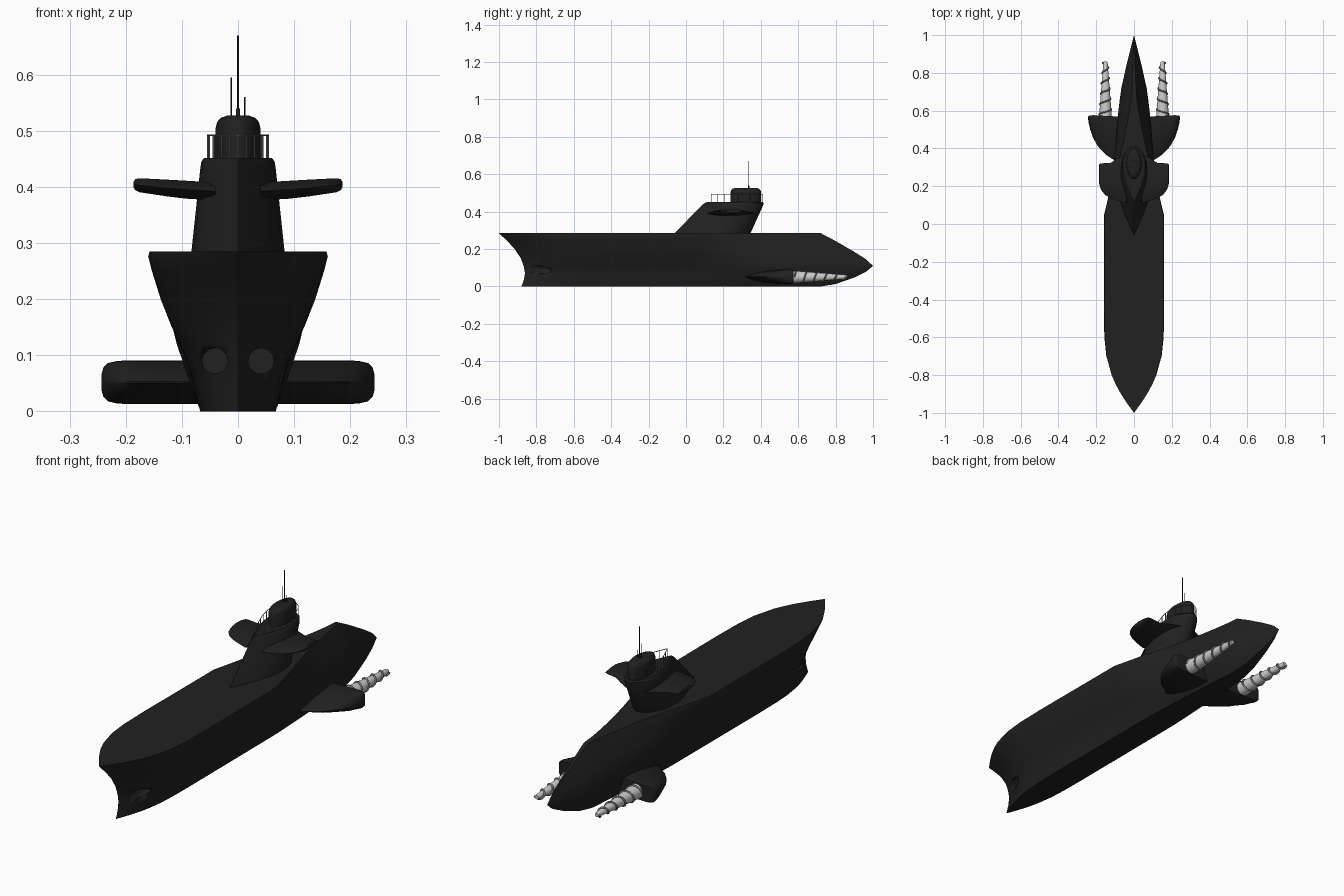
import bpy, bmesh, math

cube = bpy.data.objects.get("Cube")
if cube:
    bpy.data.objects.remove(cube)


def material(name, r, g, b):
    m = bpy.data.materials.new(name)
    m.use_nodes = True
    m.diffuse_color = (r, g, b, 1)
    m.node_tree.nodes["Principled BSDF"].inputs["Base Color"].default_value = (r, g, b, 1)
    return m


BLACK = material("hull black", 0.015, 0.015, 0.015)
STEEL = material("light steel", 0.6, 0.6, 0.6)
GREY = material("rail grey", 0.2, 0.2, 0.2)


def lerp(table, v):
    """Piecewise linear lookup in a list of (key, value)."""
    for (a, p), (b, q) in zip(table, table[1:]):
        if v <= b:
            return p + (q - p) * max(0, (v - a) / (b - a))
    return table[-1][1]


def loft(name, rings, mat, caps=True, angle=35):
    """Skin closed rings of equal length."""
    bm = bmesh.new()
    rows = [[bm.verts.new(p) for p in ring] for ring in rings]
    n = len(rows[0])
    for a, b in zip(rows, rows[1:]):
        for i in range(n):
            j = (i + 1) % n
            bm.faces.new((a[i], a[j], b[j], b[i]))
    if caps:
        bm.faces.new(rows[0])
        bm.faces.new(rows[-1])
    bmesh.ops.remove_doubles(bm, verts=bm.verts, dist=0.0002)
    bmesh.ops.recalc_face_normals(bm, faces=bm.faces)
    me = bpy.data.meshes.new(name)
    bm.to_mesh(me)
    bm.free()
    me.materials.append(mat)
    ob = bpy.data.objects.new(name, me)
    bpy.context.collection.objects.link(ob)
    bpy.ops.object.select_all(action="DESELECT")
    ob.select_set(True)
    bpy.context.view_layer.objects.active = ob
    bpy.ops.object.shade_smooth_by_angle(angle=math.radians(angle))
    return ob


def wire(name, paths, radius, mat, cyclic=False):
    """Round rods along point paths."""
    cu = bpy.data.curves.new(name, "CURVE")
    cu.dimensions = "3D"
    cu.bevel_depth = radius
    cu.bevel_resolution = 1
    cu.use_fill_caps = True
    for k, path in enumerate(paths):
        sp = cu.splines.new("POLY")
        sp.points.add(len(path) - 1)
        for pt, co in zip(sp.points, path):
            pt.co = (*co, 1)
        sp.use_cyclic_u = cyclic and k == 0
    cu.materials.append(mat)
    ob = bpy.data.objects.new(name, cu)
    bpy.context.collection.objects.link(ob)
    return ob


# Hull: flared midship section, raked concave bow, tapered pointed stern
WIDTH = [(-1, 0), (-.95, .037), (-.9, .07), (-.85, .098), (-.8, .12), (-.7, .147), (-.6, .157),
         (-.45, .16), (.05, .158), (.2, .15), (.35, .128), (.5, .105), (.72, .068), (.86, .036), (1, 0)]
TOP = [(.72, .285), (.8, .243), (.9, .185), (.96, .147), (1, .11)]
BOTTOM = [(.72, 0), (.8, .013), (.9, .048), (.96, .077), (1, .11)]
FLARE = [(0, .42), (.04, .44), (.25, .53), (.35, .59), (.42, .65), (.53, .74), (.7, .86), (.88, .96), (.97, 1), (1, .985)]
TAIL = [(0, .5), (.1, .72), (.3, .97), (.4, 1), (.6, .85), (.8, .53), (1, .15)]
BOW = [(0, .12), (.1, .133), (.28, .14), (.5, .122), (.7, .085), (.85, .045), (1, 0)]
LEVELS = [0, .04, .14, .25, .35, .42, .53, .61, .7, .79, .88, .97, 1]
stations = sorted({y for y, w in WIDTH} | {-.98, -.65, -.2, .12, .28, .42, .6, .66, .8, .9, .96, .985})
rings = []
for y in stations:
    side = []
    blend = min(1, max(0, (y - .05) / .65))
    fade = min(1, max(0, (-.4 - y) / .6))
    for t in LEVELS:
        w = lerp(WIDTH, y) * (lerp(FLARE, t) * (1 - blend) + lerp(TAIL, t) * blend)
        z = lerp(BOTTOM, y) * (1 - t) + lerp(TOP, y) * t
        side.append((w, y + lerp(BOW, t) * fade, z))
    rings.append(side + [(-x, a, z) for x, a, z in reversed(side)])
hull = loft("hull", rings, BLACK, caps=False)

# Torpedo tubes cut into the bow
for sgn in (-1, 1):
    circle = [(sgn * .041 + .023 * math.cos(k * math.pi / 6), .023 * math.sin(k * math.pi / 6) + .09)
              for k in range(12)]
    cutter = loft("tube_cutter", [[(x, y, z) for x, z in circle] for y in (-1, -.665)], BLACK)
    cutter.hide_render = True
    cutter.hide_viewport = True
    cut = hull.modifiers.new("torpedo tube", "BOOLEAN")
    cut.operation = "DIFFERENCE"
    cut.object = cutter


# Sail: raked teardrop tower
DROP = [(0, 0), (.12, .27), (.25, .54), (.4, .81), (.52, .95), (.64, 1), (.76, .95), (.87, .77), (.95, .48), (1, .12)]


def teardrop(front, rear, half, z):
    side = [(half * w, front + (rear - front) * u, z) for u, w in DROP]
    return side + [(-x, y, z) for x, y, z in reversed(side[1:])]


loft("sail", [teardrop(-.075, .335, .084, .27), teardrop(-.06, .345, .083, .285),
              teardrop(.085, .413, .067, .435), teardrop(.1, .414, .065, .446),
              teardrop(.112, .408, .06, .452)], BLACK)


# Conning dome on top of the sail
def oval(half, length, z):
    return [(half * math.cos(k * math.pi / 12), .32 + length * math.sin(k * math.pi / 12), z)
            for k in range(24)]


loft("conning_dome", [oval(.04, .082, .45), oval(.04, .082, .505), oval(.037, .078, .516),
                      oval(.031, .07, .523), oval(.02, .055, .527)], BLACK)

# Railing with posts
loop = teardrop(.135, .411, .054, .492)
posts = [[(x, y, .45), (x, y, .492)] for x, y, z in loop]
wire("railing", [loop] + posts, .0015, GREY, cyclic=True)

# Antennas
wire("tall_antenna", [[(0, .335, .52), (0, .335, .67)]], .0016, BLACK)
wire("short_antennas", [[(-.012, .335, .52), (-.012, .335, .595)],
                        [(.012, .335, .52), (.012, .335, .56)]], .001, BLACK)
wire("antenna_base", [[(0, .335, .52), (0, .335, .54)]], .004, BLACK)

LENS = [(0, 0), (.12, .55), (.35, 1), (.65, .9), (.88, .45), (1, .05)]
BLUNT = [(0, .04), (.15, .4), (.4, .75), (.7, .97), (.9, 1), (1, .94)]


def foil(x, lead, trail, half, z, shape):
    upper = [(x, lead + (trail - lead) * u, z + half * h) for u, h in shape]
    lower = [(x, lead + (trail - lead) * u, z - half * h) for u, h in reversed(shape)]
    return upper + lower


def helix(cx, steps=100, turns=5):
    for i in range(steps + 1):
        f = i / steps
        r = .034 - .02 * f
        a = f * turns * math.tau
        yield (cx + r * math.cos(a) * (1 if cx > 0 else -1), .58 + .275 * f, .051 + r * math.sin(a))


for label, s in (("left", 1), ("right", -1)):
    # Sail plane
    loft(label + "_sail_plane", [foil(s * x, a, b, h, z, LENS) for x, a, b, h, z in (
        (.04, .11, .37, .016, .392), (.09, .125, .345, .016, .395), (.125, .137, .323, .015, .398),
        (.155, .155, .322, .0135, .401), (.175, .183, .321, .0125, .403),
        (.183, .205, .318, .01, .404), (.186, .225, .31, .005, .404))], BLACK)
    # Stern plane with a blunt rear that carries the screw
    loft(label + "_stern_plane", [foil(s * x, a, b, h, .052, BLUNT) for x, a, b, h in (
        (.05, .29, .57, .039), (.1, .335, .57, .039), (.15, .367, .572, .039), (.19, .41, .575, .039),
        (.215, .452, .576, .038), (.232, .5, .575, .034), (.24, .535, .572, .026),
        (.243, .555, .568, .015))], BLACK)
    # Tapered screw with a spiral flight
    cone = [[(s * .151 + r * math.cos(k * math.pi / 10), y, .051 + r * math.sin(k * math.pi / 10))
             for k in range(20)] for y, r in ((.55, .033), (.58, .033), (.845, .012), (.86, .009))]
    loft(label + "_screw_core", cone, STEEL)
    wire(label + "_screw_flight", [list(helix(s * .151))], .0042, GREY)
